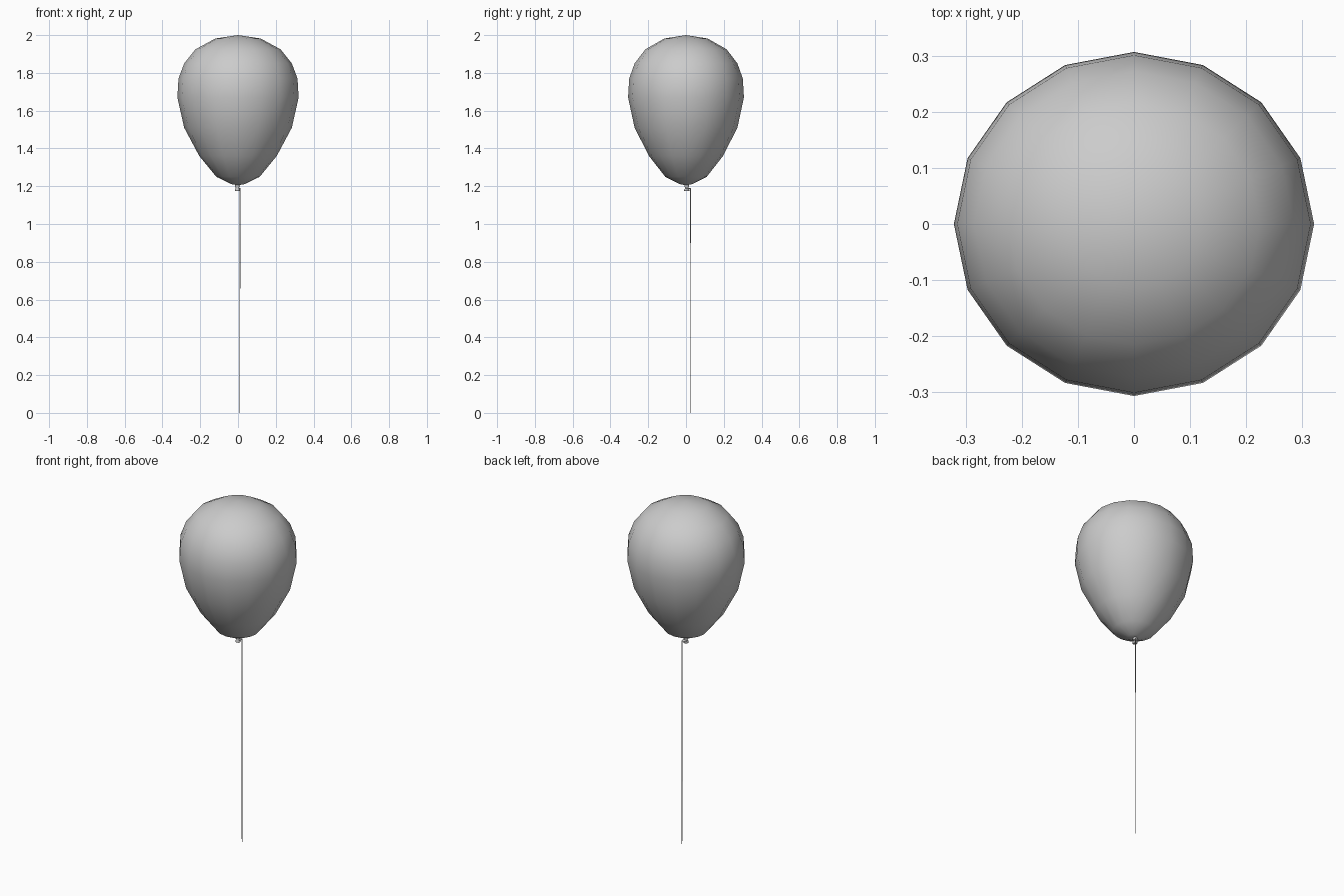
import bpy, bmesh
from math import sin, cos, pi

if "Cube" in bpy.data.objects:
    bpy.data.objects.remove(bpy.data.objects["Cube"])


def lathe(name, profile, sides, squash=1.0, centre=(0, 0)):
    """Revolve (radius, z) points, bottom to top; radius 0 makes a pole."""
    bm = bmesh.new()
    rings = []
    for r, z in profile:
        n = sides if r > 0 else 1
        rings.append([bm.verts.new((centre[0] + r * cos(2 * pi * i / sides),
                                    centre[1] + r * squash * sin(2 * pi * i / sides), z))
                      for i in range(n)])
    for a, b in zip(rings, rings[1:]):
        for i in range(sides):
            j = (i + 1) % sides
            quad = [a[i % len(a)], a[j % len(a)], b[j % len(b)], b[i % len(b)]]
            bm.faces.new(list(dict.fromkeys(quad)))
    bmesh.ops.recalc_face_normals(bm, faces=bm.faces)
    mesh = bpy.data.meshes.new(name)
    bm.to_mesh(mesh)
    bm.free()
    obj = bpy.data.objects.new(name, mesh)
    bpy.context.collection.objects.link(obj)
    for p in mesh.polygons:
        p.use_smooth = True
    return obj


# Teardrop balloon body, slightly narrower front to back
lathe("balloon", [(0, 1.205), (0.035, 1.211), (0.115, 1.25), (0.205, 1.36),
                  (0.285, 1.51), (0.321, 1.67), (0.315, 1.77), (0.285, 1.85),
                  (0.225, 1.925), (0.12, 1.982), (0, 2.0)], 16, 0.955)

# Tied neck with flared lip
lathe("knot", [(0, 1.175), (0.014, 1.175), (0.014, 1.182), (0.008, 1.19),
               (0.013, 1.2), (0.01, 1.212), (0, 1.212)], 8, 1.0, (-0.003, 0.004))

# String loop round the neck and thin hanging string
lathe("string_tie", [(0, 1.184), (0.013, 1.185), (0.013, 1.191), (0, 1.192)],
      8, 1.0, (0.0, 0.012))
lathe("string", [(0, 0), (0.0015, 0), (0.002, 0.8), (0.003, 1.19), (0, 1.19)],
      5, 1.0, (0.01, 0.023))
